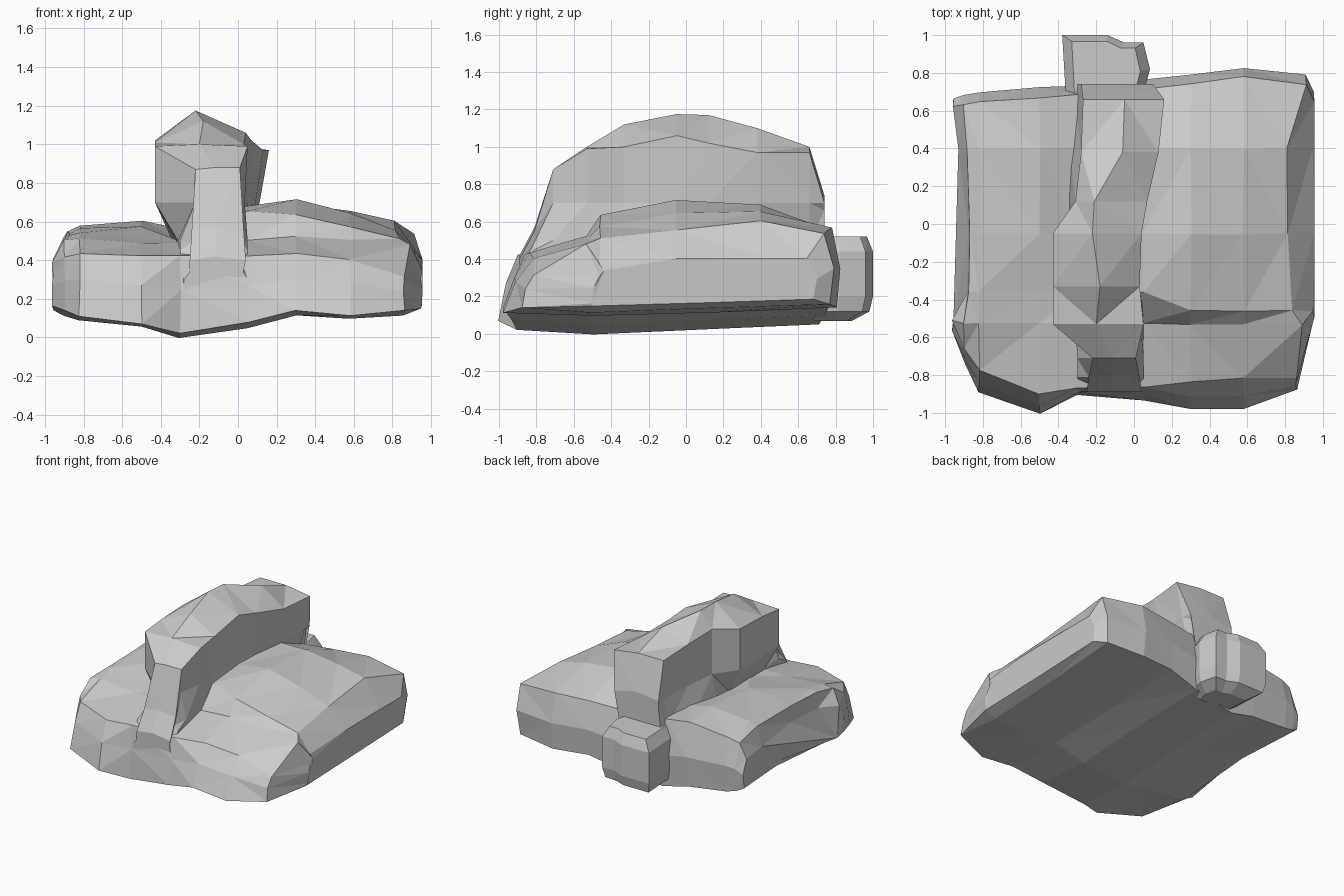
import bpy, bmesh, random
random.seed(4)


def loft(name, rings, jitter=0.0):
    """Skin a closed faceted solid through rings of equal point count."""
    bm = bmesh.new()
    loops = []
    for ring in rings:
        loops.append([bm.verts.new([c + random.uniform(-jitter, jitter) for c in p])
                      for p in ring])
    n = len(loops[0])
    for a, b in zip(loops, loops[1:]):
        for i in range(n):
            j = (i + 1) % n
            bm.faces.new((a[i], a[j], b[j], b[i]))
    bm.faces.new(loops[0])
    bm.faces.new(loops[-1])
    bmesh.ops.triangulate(bm, faces=bm.faces[:])
    bmesh.ops.recalc_face_normals(bm, faces=bm.faces[:])
    mesh = bpy.data.meshes.new(name)
    bm.to_mesh(mesh)
    bm.free()
    obj = bpy.data.objects.new(name, mesh)
    bpy.context.collection.objects.link(obj)
    return obj


# Broad rock slab, lofted left to right
# x, front foot y, front brow y, brow z, top z at four depths, back y, back z, underside z
slab = [
    (-.96, -.56, -.54, .34, .39, .41, .41, .41, .67, .40, .14),
    (-.90, -.74, -.66, .42, .51, .53, .54, .55, .68, .52, .11),
    (-.82, -.89, -.78, .44, .51, .54, .57, .58, .70, .55, .09),
    (-.50, -1.0, -.90, .42, .49, .52, .57, .61, .72, .59, .05),
    (-.30, -.90, -.87, .42, .49, .50, .51, .56, .73, .57, .00),
    (.05, -.93, -.86, .42, .50, .66, .68, .69, .76, .55, .05),
    (.30, -.98, -.83, .43, .52, .64, .72, .69, .79, .57, .11),
    (.58, -.98, -.82, .40, .51, .57, .65, .65, .83, .57, .09),
    (.86, -.88, -.82, .31, .48, .51, .55, .60, .79, .54, .11),
    (.95, -.50, -.47, .30, .34, .38, .40, .42, .70, .40, .14),
]
rings = []
for x, yf, yt, zf, z1, z2, z3, z4, yb, zb, z0 in slab:
    left = .08 if x < -.92 else .03 if x < -.85 else 0   # pinch in the left flank
    right = .05 if .8 < x < .9 else 0                    # lean of the right flank
    rings.append([
        (x, yf, z0 + .025), (x, (yf + yt) / 2 - .01, (z0 + zf) / 2 + .03), (x, yt, zf),
        (x + right / 2, max(-.53, yt + .03), z1), (x + left - right / 2, -.36 - .1 * (x > .2), z2),
        (x + left - right, -.05, z3), (x + left / 3 - right, .4, z4),
        (x + right, yb - .05, zb), (x + right, yb, (zb + z0) / 2 + .02),
        (x + right / 2, yb - .02, z0 + .05), (x + left, .15, z0 + .03), (x, -.5, z0 + .003)])
loft("rock_slab", rings, .006)

# Tall ridge running front to back, each section from left foot over the crest
# y, left foot x, left shoulder x, z, crest x, z, right shoulder x, z
ridge = [
    (-.89, -.28, -.25, .40, -.12, .42, .04, .40),
    (-.81, -.30, -.24, .55, -.12, .57, .03, .55),
    (-.71, -.30, -.22, .87, -.12, .88, .01, .88),
    (-.53, -.31, -.43, .99, -.20, 1.00, .05, .99),
    (-.33, -.32, -.43, 1.01, -.18, 1.12, .03, 1.00),
    (-.05, -.34, -.43, 1.02, -.22, 1.175, .04, 1.06),
    (.12, -.35, -.31, 1.05, -.21, 1.17, .07, 1.02),
    (.38, -.34, -.28, 1.02, -.06, 1.10, .13, .97),
    (.66, -.31, -.27, 1.00, -.05, 1.00, .16, .97),
    (.74, -.30, -.28, .72, -.08, .74, .10, .70),
]
rings = []
for y, xf, xl, zl, xc, zc, xr, zr in ridge:
    low = min(.70, zl - .06)
    foot = min(.5, low - .04)
    rings.append([
        (xf, y, foot - .06), (xf, y, foot), (xl, y, low), (xl, y, zl), (xc, y, zc),
        (xr, y, zr), (xr * .7, y, low), (.05, y, foot), (.05, y, foot - .06)])
loft("rock_ridge", rings)

# Small boulder behind, narrowing at foot and crown
outline = [(-.36, .66), (-.38, 1.0), (-.14, 1.0), (-.05, .96), (.05, .96), (.085, .82), (.04, .66)]
rings = []
for z, s in ((.07, .60), (.12, .93), (.20, 1.0), (.44, 1.0), (.52, .78)):
    rings.append([(-.15 + (x + .15) * s, .72 + (y - .72) * (s if z < .4 else s ** .5), z)
                  for x, y in outline])
loft("back_boulder", rings)
